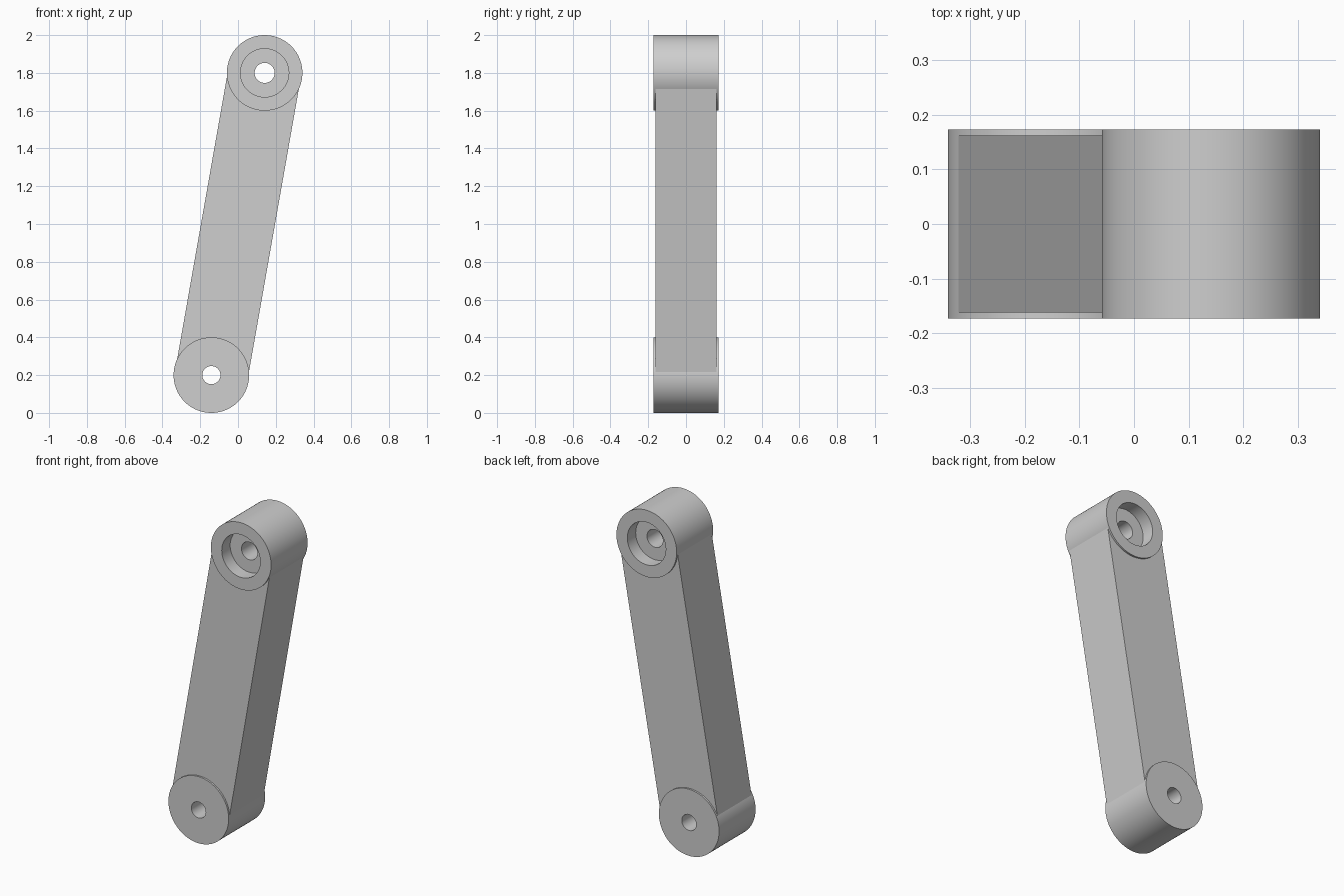
import bpy
import math

cube = bpy.data.objects.get("Cube")
if cube:
    bpy.data.objects.remove(cube, do_unlink=True)

RADIUS = 0.2            # end boss radius
BOSS_HALF = 0.173       # half thickness of the bosses
ARM_HALF = 0.162        # half thickness of the arm
ARM_SIDE = 0.193        # half width of the arm
SHIFT = 0.141           # sideways offset of each pivot
TOP = (SHIFT, 1.8)
BOTTOM = (-SHIFT, 0.2)
RECESS = 0.08           # depth of the round recesses

grey = bpy.data.materials.new("light grey")
grey.use_nodes = True
colour = (0.62, 0.62, 0.62, 1)
grey.diffuse_color = colour
grey.node_tree.nodes["Principled BSDF"].inputs["Base Color"].default_value = colour


def disc(name, pivot, radius, y, depth, sides):
    """Cylinder lying along y at a pivot."""
    bpy.ops.mesh.primitive_cylinder_add(
        vertices=sides, radius=radius, depth=depth,
        location=(pivot[0], y, pivot[1]), rotation=(math.pi / 2, 0, 0))
    ob = bpy.context.object
    ob.name = name
    ob.data.materials.append(grey)
    return ob


def combine(target, helper, operation):
    """Apply a boolean and remove the helper."""
    helper.hide_render = True
    mod = target.modifiers.new(operation.lower(), 'BOOLEAN')
    mod.operation = operation
    mod.solver = 'EXACT'
    mod.object = helper
    bpy.context.view_layer.objects.active = target
    bpy.ops.object.modifier_apply(modifier=mod.name)
    bpy.data.objects.remove(helper, do_unlink=True)


# Slanted arm from pivot to pivot
dx, dz = TOP[0] - BOTTOM[0], TOP[1] - BOTTOM[1]
bpy.ops.mesh.primitive_cube_add(size=1, location=(0, 0, 1),
                                rotation=(0, math.atan2(dx, dz), 0))
link = bpy.context.object
link.name = "link_arm"
link.scale = (2 * ARM_SIDE, 2 * ARM_HALF, math.hypot(dx, dz))
bpy.ops.object.transform_apply(location=True, rotation=True, scale=True)
link.data.materials.append(grey)

# Round bosses, slightly thicker than the arm
for name, pivot in (("upper_boss", TOP), ("lower_boss", BOTTOM)):
    combine(link, disc(name, pivot, RADIUS, 0, 2 * BOSS_HALF, 96), 'UNION')

# Recesses on both faces of the upper boss
for side in (-1, 1):
    cutter = disc("recess_cutter", TOP, 0.128, side * BOSS_HALF, 2 * RECESS, 64)
    combine(link, cutter, 'DIFFERENCE')

# Pin holes through both ends
for pivot, radius in ((TOP, 0.053), (BOTTOM, 0.048)):
    combine(link, disc("pin_cutter", pivot, radius, 0, 1, 48), 'DIFFERENCE')

# Smooth round walls, sharp rims
bpy.ops.object.select_all(action='DESELECT')
link.select_set(True)
bpy.context.view_layer.objects.active = link
bpy.ops.object.shade_smooth_by_angle(angle=math.radians(12))
